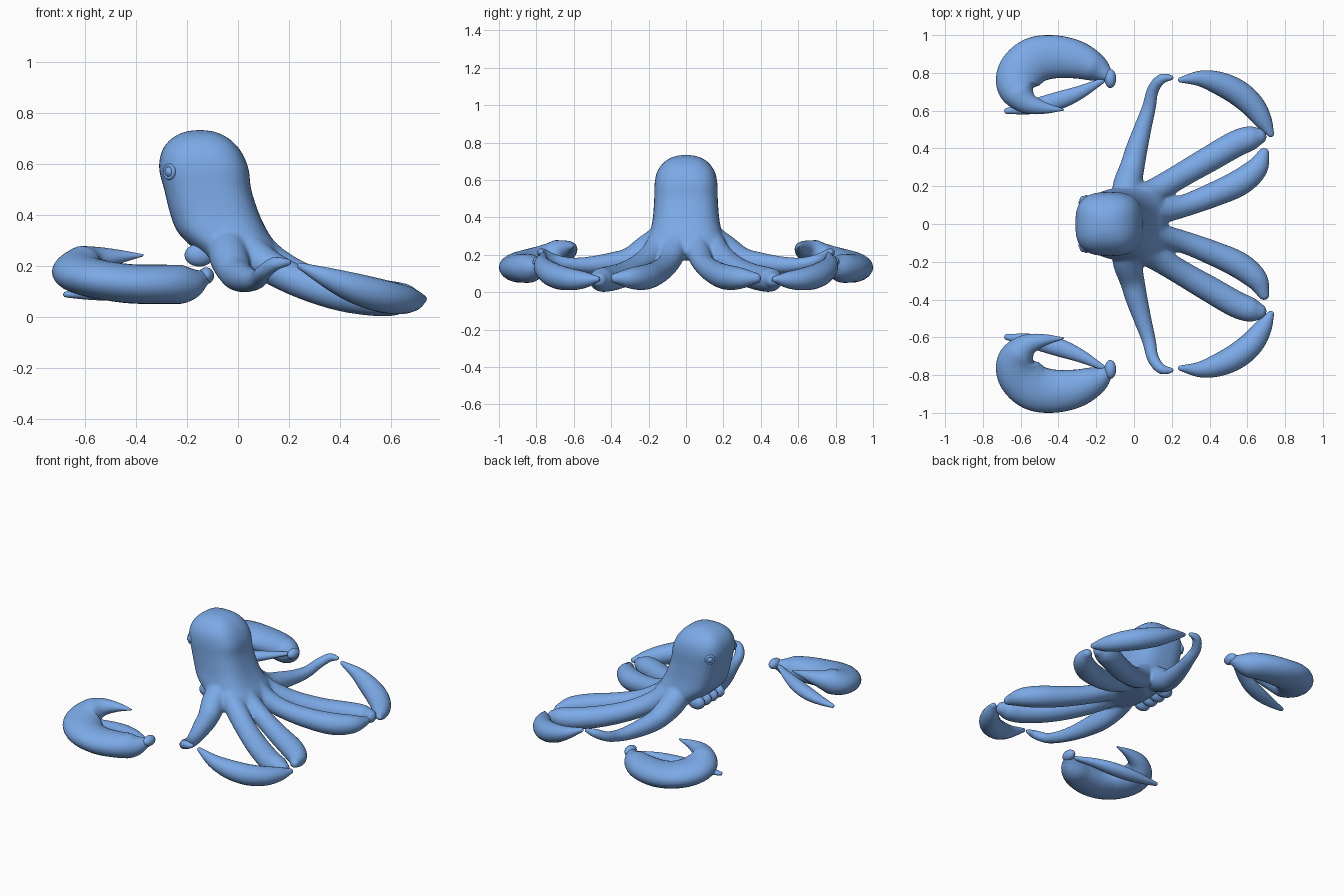
import bpy, bmesh, math
from mathutils import Vector

if "Cube" in bpy.data.objects:
    bpy.data.objects.remove(bpy.data.objects["Cube"])

skin = bpy.data.materials.new("blue_skin")
skin.diffuse_color = (0.2, 0.4, 0.8, 1)
skin.use_nodes = True
skin.node_tree.nodes["Principled BSDF"].inputs["Base Color"].default_value = skin.diffuse_color


def finish(name, rings):
    """Skin a list of equal-length vertex rings into a smooth object."""
    bm = bmesh.new()
    vs = [[bm.verts.new(p) for p in r] for r in rings]
    n = len(rings[0])
    for a, b in zip(vs, vs[1:]):
        for i in range(n):
            bm.faces.new((a[i], a[(i + 1) % n], b[(i + 1) % n], b[i]))
    bm.faces.new(vs[0][::-1])
    bm.faces.new(vs[-1])
    bmesh.ops.recalc_face_normals(bm, faces=bm.faces)
    me = bpy.data.meshes.new(name)
    bm.to_mesh(me)
    bm.free()
    for p in me.polygons:
        p.use_smooth = True
    me.materials.append(skin)
    ob = bpy.data.objects.new(name, me)
    bpy.context.collection.objects.link(ob)
    return ob


def spline(pts, steps=6):
    """Catmull-Rom interpolation of tuples."""
    v = [Vector(p) for p in pts]
    v = [2 * v[0] - v[1]] + v + [2 * v[-1] - v[-2]]
    out = []
    for i in range(1, len(v) - 2):
        a, b, c, d = v[i - 1:i + 3]
        for s in range(steps):
            t = s / steps
            out.append(0.5 * (2 * b + (c - a) * t + (2 * a - 5 * b + 4 * c - d) * t * t
                              + (3 * b - a - 3 * c + d) * t ** 3))
    return out + [v[-2]]


def tube(name, pts, side, flat=1.0, tallest=1.0, n=22):
    """Tapered arm: points are (x, y, z, radius); flat and tallest limit the height."""
    p = spline([(x, y * side, z, r) for x, y, z, r in pts])
    c = [q.to_3d() for q in p]
    rad = [max(q[3], 0.003) for q in p]
    # rounded ends
    d0, d1 = (c[0] - c[1]).normalized(), (c[-1] - c[-2]).normalized()
    c = [c[0] + d0 * rad[0] * .8, c[0] + d0 * rad[0] * .5] + c + \
        [c[-1] + d1 * rad[-1] * .5, c[-1] + d1 * rad[-1] * .8]
    rad = [rad[0] * .3, rad[0] * .8] + rad + [rad[-1] * .8, rad[-1] * .3]
    rings = []
    for i, q in enumerate(c):
        t = (c[min(i + 1, len(c) - 1)] - c[max(i - 1, 0)]).normalized()
        s = t.cross(Vector((0, 0, 1))).normalized()
        u = s.cross(t)
        h = min(rad[i] * flat, tallest)
        rings.append([q + s * math.cos(a) * rad[i] + u * math.sin(a) * h
                      for a in (2 * math.pi * k / n for k in range(n))])
    return finish(name, rings)


def named(name):
    """Name, smooth and colour the primitive just added."""
    ob = bpy.context.object
    ob.name = name
    bpy.ops.object.shade_smooth()
    ob.data.materials.append(skin)
    return ob


def ball(name, loc, scale):
    bpy.ops.mesh.primitive_uv_sphere_add(segments=24, ring_count=14, radius=1, location=loc)
    named(name).scale = scale


# head and mantle: (z, x min, x max, half width)
profile = [(.734, -.165, -.135, .015), (.728, -.205, -.095, .055), (.71, -.248, -.05, .098),
           (.68, -.282, -.012, .132), (.64, -.303, .018, .156),
           (.58, -.31, .042, .168), (.5, -.29, .052, .17),
           (.4, -.265, .085, .177), (.33, -.235, .12, .19), (.27, -.175, .16, .2),
           (.21, -.1, .18, .19), (.17, -.03, .13, .12)]
rings = []
for z, x0, x1, hw in spline(profile, 4):
    ring = []
    for k in range(40):
        a = 2 * math.pi * k / 40
        ca, sa = math.cos(a), math.sin(a)
        e = 0.7
        ring.append(((x0 + x1) / 2 + (x1 - x0) / 2 * math.copysign(abs(ca) ** e, ca),
                     hw * math.copysign(abs(sa) ** e, sa), z))
    rings.append(ring)
body = finish("body", rings)

# arms that grow out of the body
side_arm = [(-.04, .1, .3, .08), (-.035, .2, .235, .078), (-.01, .3, .175, .066),
            (.015, .4, .155, .058), (.05, .52, .145, .046), (.08, .62, .15, .037),
            (.1, .71, .175, .032), (.145, .768, .208, .028), (.2, .775, .215, .016)]
outer_arm = [(.03, .13, .27, .075), (.12, .18, .2, .068), (.25, .258, .135, .066),
             (.4, .345, .09, .07), (.54, .425, .07, .071), (.62, .455, .067, .065),
             (.665, .465, .066, .045)]
inner_arm = [(.06, .05, .28, .075), (.15, .068, .21, .066), (.27, .098, .15, .06),
             (.42, .155, .105, .066), (.56, .22, .08, .071), (.65, .295, .075, .06),
             (.69, .38, .075, .03)]
parts = [body]
for s in (1, -1):
    parts += [tube("side_arm", side_arm, s), tube("outer_rear_arm", outer_arm, s, .95),
              tube("inner_rear_arm", inner_arm, s, .95)]

# fuse body and arms into one soft skin
bpy.ops.object.select_all(action='DESELECT')
for o in parts:
    o.select_set(True)
bpy.context.view_layer.objects.active = body
bpy.ops.object.join()
body.name = "body_and_arms"
m = body.modifiers.new("fuse", 'REMESH')
m.mode = 'VOXEL'
m.voxel_size = 0.009
m.use_smooth_shade = True
m = body.modifiers.new("soften", 'SMOOTH')
m.factor = 0.5
m.iterations = 8

# detached arm pieces, eyes and curled tips
rear_curl = [(.725, .475, .07, .018), (.685, .545, .066, .047), (.63, .625, .07, .063),
             (.55, .695, .086, .068), (.45, .745, .116, .061), (.35, .77, .155, .042),
             (.245, .763, .2, .014)]
front_curl = [(-.14, .785, .15, .035), (-.2, .825, .13, .073), (-.3, .868, .128, .1),
              (-.42, .885, .13, .114), (-.53, .865, .145, .122), (-.605, .795, .165, .12),
              (-.62, .715, .19, .1), (-.57, .645, .22, .062), (-.48, .615, .235, .033),
              (-.375, .605, .242, .005)]
front_spike = [(-.675, .598, .088, .015), (-.58, .612, .092, .032), (-.48, .632, .1, .045),
               (-.38, .66, .115, .046), (-.28, .7, .135, .034), (-.165, .76, .155, .014)]
for s, tag in ((1, "left"), (-1, "right")):
    tube("rear_curl_" + tag, rear_curl, s, .95)
    tube("front_curl_" + tag, front_curl, s, .95, .077, 28)
    tube("front_spike_" + tag, front_spike, s, .8)
    ball("curl_knob_" + tag, (-.125, .77 * s, .162), (.031, .05, .033))
    ball("eye_" + tag, (-.266, .127 * s, .57), (.022, .022, .022))
    bpy.ops.mesh.primitive_torus_add(location=(-.27, .13 * s, .57), major_radius=.024,
                                     minor_radius=.008, major_segments=24, minor_segments=10,
                                     rotation=(0, math.pi / 2, -s * math.radians(45)))
    named("eyelid_" + tag)
    for i, y in enumerate((.035, .105)):
        ball("curled_tip_%s_%d" % (tag, i), (-.152, y * s, .243), (.058, .038, .045))
